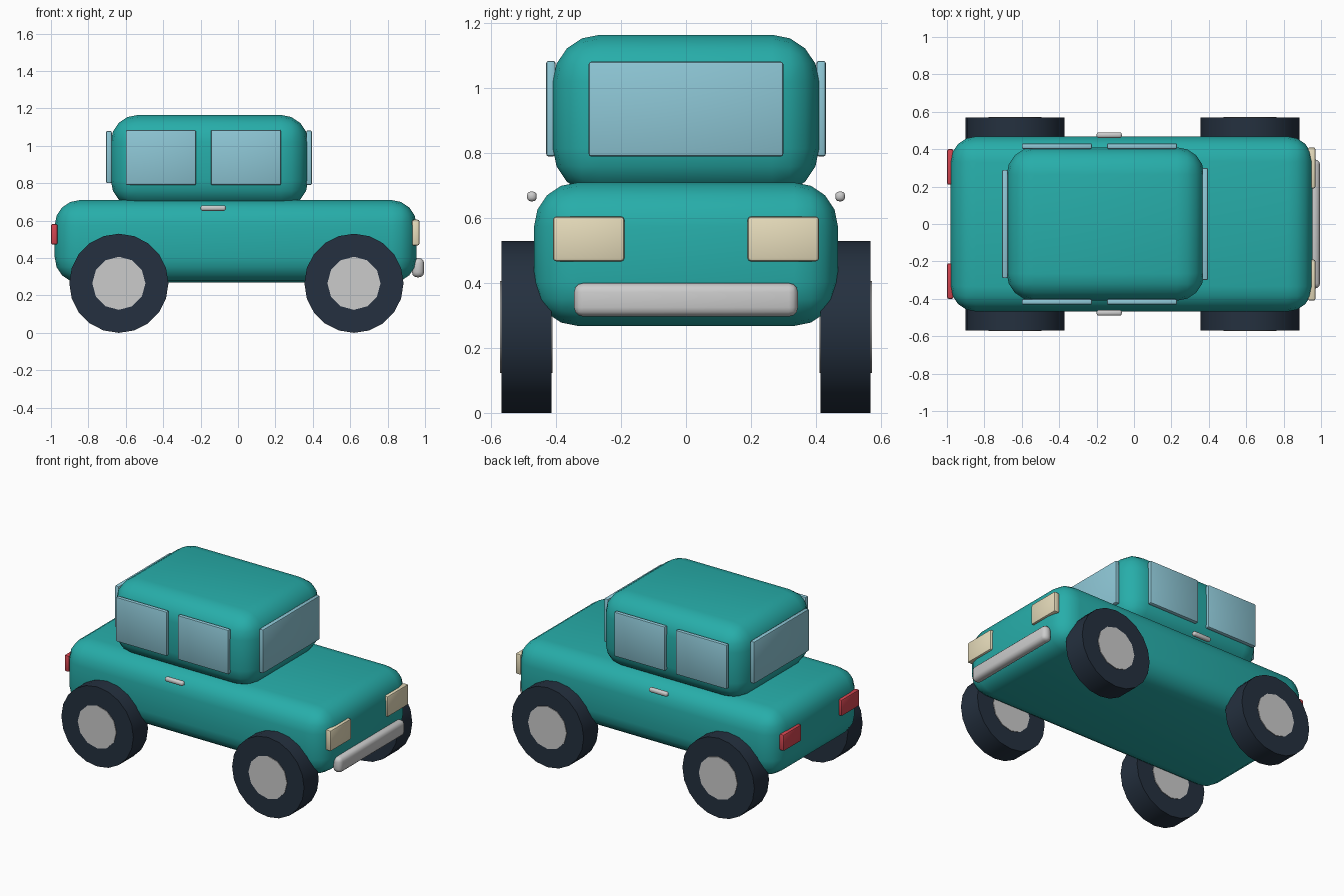
import bpy
from math import radians

if "Cube" in bpy.data.objects:
    bpy.data.objects.remove(bpy.data.objects["Cube"])


def material(name, rgb):
    m = bpy.data.materials.new(name)
    m.diffuse_color = (*rgb, 1)
    m.use_nodes = True
    m.node_tree.nodes["Principled BSDF"].inputs["Base Color"].default_value = m.diffuse_color
    return m


teal = material("teal paint", (0.02, 0.42, 0.40))
glass = material("window glass", (0.27, 0.57, 0.67))
rubber = material("rubber", (0.018, 0.03, 0.05))
cream = material("cream lens", (0.80, 0.72, 0.50))
red = material("red lens", (0.65, 0.06, 0.08))


def finish(ob, name, mat):
    ob.name = name
    if mat:
        ob.data.materials.append(mat)
    bpy.ops.object.shade_smooth_by_angle(angle=radians(35))
    return ob


def box(name, x, y, z, radius, segments, mat=None):
    """Rounded box from (min, max) ranges on each axis."""
    ranges = (x, y, z)
    bpy.ops.mesh.primitive_cube_add(size=1, location=[(a + b) / 2 for a, b in ranges])
    ob = bpy.context.object
    ob.scale = [b - a for a, b in ranges]
    bpy.ops.object.transform_apply(location=False, rotation=False, scale=True)
    mod = ob.modifiers.new("round", "BEVEL")
    mod.width = radius
    mod.segments = segments
    bpy.ops.object.modifier_apply(modifier=mod.name)
    return finish(ob, name, mat)


def disc(name, x, y, z, radius, depth, sides, mat=None):
    bpy.ops.mesh.primitive_cylinder_add(vertices=sides, radius=radius, depth=depth,
                                        location=(x, y, z), rotation=(radians(90), 0, 0))
    return finish(bpy.context.object, name, mat)


def mirrored(s, a, b):
    return (a, b) if s > 0 else (-b, -a)


# Body and cabin
box("body", (-0.98, 0.955), (-0.468, 0.468), (0.268, 0.71), 0.135, 4, teal)
box("cabin", (-0.68, 0.375), (-0.41, 0.41), (0.67, 1.165), 0.145, 4, teal)

# Windscreen and rear window
box("windscreen", (0.365, 0.395), (-0.30, 0.30), (0.79, 1.082), 0.008, 2, glass)
box("rear_window", (-0.705, -0.675), (-0.29, 0.29), (0.80, 1.08), 0.008, 2, glass)

# Bumper
box("front_bumper", (0.93, 0.995), (-0.345, 0.345), (0.297, 0.40), 0.028, 3)

for s, side in ((-1, "right"), (1, "left")):
    # Side windows and door handle
    for x0, label in ((-0.60, "rear"), (-0.145, "front")):
        box(f"{side}_{label}_side_window", (x0, x0 + 0.375),
            mirrored(s, 0.402, 0.431), (0.79, 1.085), 0.008, 2, glass)
    box(f"{side}_door_handle", (-0.20, -0.065), mirrored(s, 0.46, 0.49),
        (0.652, 0.682), 0.012, 3)
    # Lights
    box(f"{side}_headlight", (0.93, 0.97), mirrored(s, 0.19, 0.41),
        (0.467, 0.605), 0.01, 2, cream)
    box(f"{side}_tail_light", (-1.0, -0.965), mirrored(s, 0.21, 0.40),
        (0.472, 0.582), 0.01, 2, red)
    # Wheels, hubs show on both faces
    for x, label in ((-0.637, "rear"), (0.62, "front")):
        disc(f"{side}_{label}_tyre", x, s * 0.492, 0.265, 0.265, 0.154, 20, rubber)
        disc(f"{side}_{label}_hub", x, s * 0.492, 0.265, 0.142, 0.162, 12)
